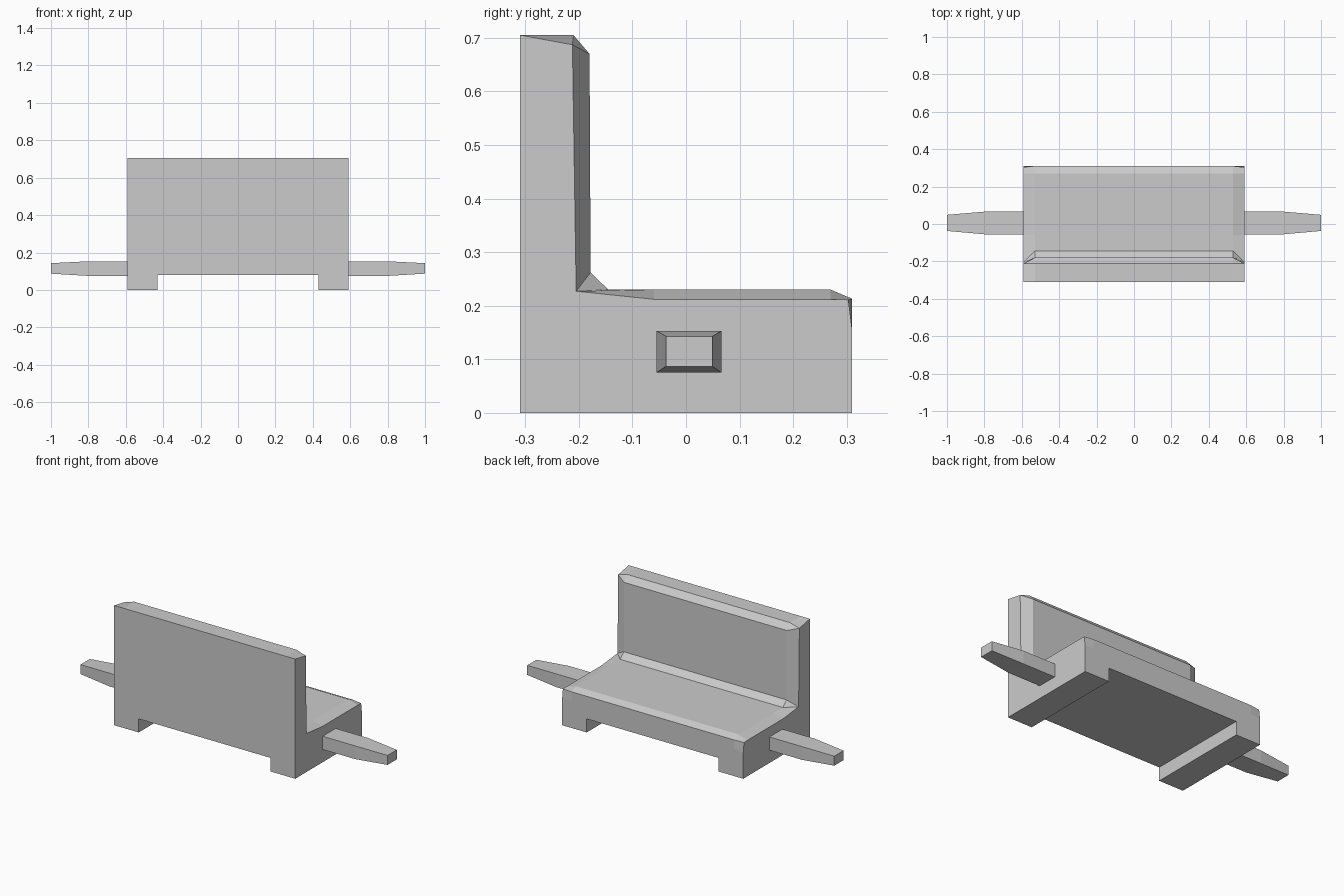
import bpy, bmesh

if "Cube" in bpy.data.objects:
    bpy.data.objects.remove(bpy.data.objects["Cube"])

grey = bpy.data.materials.new("plain_grey")
grey.diffuse_color = (0.6, 0.6, 0.6, 1)
grey.use_nodes = True
grey.node_tree.nodes["Principled BSDF"].inputs["Base Color"].default_value = grey.diffuse_color


def loft(name, sections):
    """Skin a list of (x, [(y, z), ...]) sections and cap both ends."""
    bm = bmesh.new()
    rings = [[bm.verts.new((x, y, z)) for y, z in pts] for x, pts in sections]
    n = len(rings[0])
    for a, b in zip(rings, rings[1:]):
        for i in range(n):
            j = (i + 1) % n
            bm.faces.new((a[i], a[j], b[j], b[i]))
    bm.faces.new(rings[0][::-1])
    bm.faces.new(rings[-1])
    bmesh.ops.remove_doubles(bm, verts=bm.verts, dist=0.0005)
    bmesh.ops.recalc_face_normals(bm, faces=bm.faces)
    me = bpy.data.meshes.new(name)
    bm.to_mesh(me)
    bm.free()
    me.materials.append(grey)
    ob = bpy.data.objects.new(name, me)
    bpy.context.collection.objects.link(ob)
    return ob


def rect(y0, y1, z0, z1):
    return [(y0, z0), (y1, z0), (y1, z1), (y0, z1)]


# Bench body: full profile in the middle, bevelled down at both ends
middle = [(-0.31, 0.08), (0.31, 0.08), (0.31, 0.16), (0.31, 0.213),
          (0.27, 0.23), (-0.06, 0.23), (-0.145, 0.23), (-0.178, 0.262),
          (-0.18, 0.67), (-0.21, 0.705), (-0.31, 0.705)]
end = [(-0.31, 0.08), (0.31, 0.08), (0.31, 0.155), (0.303, 0.211),
       (0.27, 0.212), (-0.06, 0.212), (-0.205, 0.227), (-0.205, 0.227),
       (-0.212, 0.687), (-0.212, 0.687), (-0.31, 0.705)]
loft("seat_and_backrest", [(-0.59, end), (-0.53, middle), (0.53, middle), (0.59, end)])

for side, s in (("left", -1), ("right", 1)):
    # Runner foot under each end
    foot = rect(-0.31, 0.31, 0, 0.08)
    loft(side + "_foot", [(s * 0.43, foot), (s * 0.59, foot)])
    # Tapered side handle
    wide = rect(-0.055, 0.066, 0.075, 0.153)
    tip = rect(-0.037, 0.049, 0.087, 0.143)
    loft(side + "_handle", [(s * 0.59, wide), (s * 0.8, wide), (s * 1.0, tip)])
